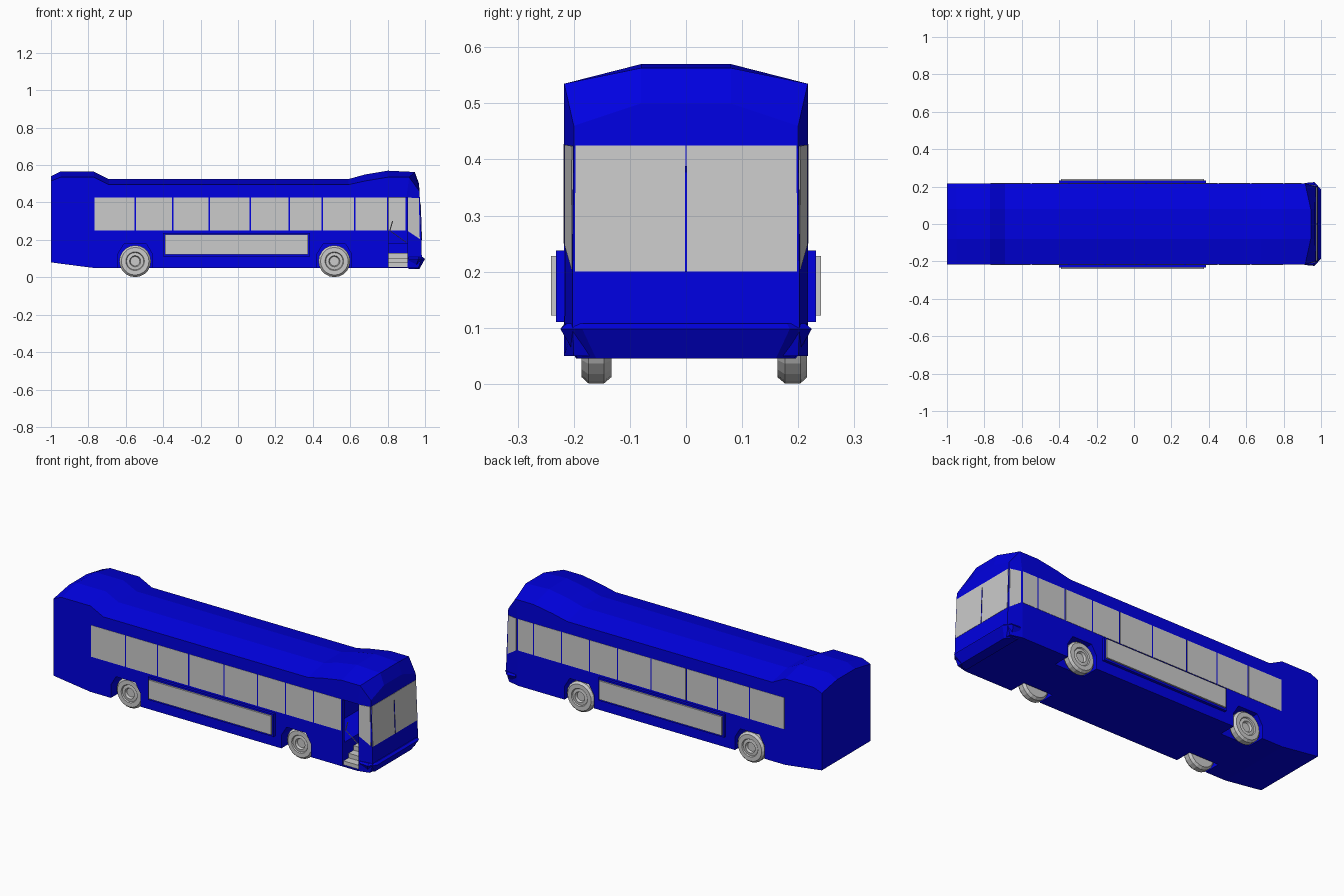
import bpy, bmesh, math
from mathutils import Vector

if "Cube" in bpy.data.objects:
    bpy.data.objects.remove(bpy.data.objects["Cube"])

blue = bpy.data.materials.new("blue_paint")
blue.diffuse_color = (0.0, 0.0, 0.75, 1)
blue.use_nodes = True
blue.node_tree.nodes["Principled BSDF"].inputs["Base Color"].default_value = blue.diffuse_color


def finish(name, bm, mat=None):
    bmesh.ops.recalc_face_normals(bm, faces=bm.faces[:])
    me = bpy.data.meshes.new(name)
    bm.to_mesh(me)
    bm.free()
    ob = bpy.data.objects.new(name, me)
    bpy.context.collection.objects.link(ob)
    if mat:
        me.materials.append(mat)
    return ob


def loft(name, rings, mat=None, cap=True):
    """Skin a list of equal-length point rings, capped at both ends."""
    bm = bmesh.new()
    vs = [[bm.verts.new(p) for p in r] for r in rings]
    n = len(vs[0])
    for a, b in zip(vs, vs[1:]):
        for i in range(n):
            j = (i + 1) % n
            bm.faces.new((a[i], a[j], b[j], b[i]))
    for r in (vs[0], vs[-1]):
        for i in range(n // 2 - 1) if n > 8 and cap == "strips" else []:
            bm.faces.new((r[i], r[i + 1], r[n - 2 - i], r[n - 1 - i]))
        if cap is True:
            bm.faces.new(r)
    return finish(name, bm, mat)


def prism(name, pts, offset, mat=None):
    o = Vector(offset)
    return loft(name, [[Vector(p) for p in pts], [Vector(p) + o for p in pts]], mat)


def box(name, x0, x1, y0, y1, z0, z1, mat=None):
    return prism(name, [(x0, y0, z0), (x1, y0, z0), (x1, y0, z1), (x0, y0, z1)],
                 (0, y1 - y0, 0), mat)


def lathe(name, profile, x, y, z, side, n=20):
    """Spin (radius, y) points about the axle."""
    rings = [[(x + r * math.cos(2 * math.pi * k / n), y + side * d,
               z + r * math.sin(2 * math.pi * k / n)) for k in range(n)]
             for r, d in profile]
    return loft(name, rings)


def cut(target, cutter):
    cutter.hide_render = True
    m = target.modifiers.new("cut", "BOOLEAN")
    m.operation, m.solver, m.object = "DIFFERENCE", "EXACT", cutter
    bpy.context.view_layer.objects.active = target
    bpy.ops.object.modifier_apply(modifier=m.name)
    bpy.data.objects.remove(cutter)


# body shell: cross-sections from the tail to the nose
W = 0.217
def ring(half):
    return half + [(x, -y, z) for x, y, z in reversed(half)]

stations = [  # x, bottom, shoulder, roof
    (-1.0, 0.08, 0.515, 0.54), (-0.95, 0.073, 0.535, 0.565), (-0.77, 0.05, 0.535, 0.565),
    (-0.69, 0.05, 0.495, 0.525), (0.59, 0.05, 0.495, 0.525), (0.68, 0.05, 0.515, 0.55),
    (0.8, 0.05, 0.535, 0.57)]
rings = [ring([(x, W, b), (x, W, 0.1), (x, W, 0.2), (x, W, 0.425), (x, W, s), (x, 0.08, t)])
         for x, b, s, t in stations]
rings.append(ring([(0.9, W, 0.05), (0.9, W, 0.1), (0.9, W, 0.2), (0.9, W, 0.425),
                   (0.915, W, 0.535), (0.945, 0.08, 0.563)]))
rings.append(ring([(0.965, 0.2, 0.05), (0.983, 0.202, 0.1), (0.98, 0.202, 0.2),
                   (0.972, 0.2, 0.425), (0.97, 0.2, 0.46), (0.968, 0.08, 0.5)]))
body = loft("bus_body", rings, blue, "strips")

# wheel arches, entrance cabin and doorway
wheel_x = (-0.55, 0.515)
for x in wheel_x:
    for s in (-1, 1):
        arch = [(-0.092, 0), (0.092, 0), (0.092, 0.125), (0.06, 0.178), (-0.06, 0.178), (-0.092, 0.125)]
        cut(body, prism("arch_cutter", [(x + a, s * 0.12, z) for a, z in arch],
                        (0, s * 0.2, 0), blue))
cut(body, box("cabin_cutter", 0.64, 0.945, -0.2, 0.2, 0.18, 0.428, blue))
cut(body, box("door_cutter", 0.805, 0.905, -0.3, -0.05, 0.056, 0.427, blue))

# side windows
edges = [-0.77, -0.55, -0.35, -0.155, 0.065, 0.275, 0.45, 0.625, 0.8, 0.9]
for s in (-1, 1):
    for i, (a, b) in enumerate(zip(edges, edges[1:])):
        if s < 0 and b == 0.9:
            continue
        box("side_window", a + 0.004, b - 0.004, s * 0.198, s * 0.2185, 0.25, 0.428)
    # slanted pane beside the windscreen
    prism("corner_window", [(0.909, s * 0.2165, 0.247), (0.972, s * 0.2045, 0.205),
                            (0.967, s * 0.2035, 0.424), (0.909, s * 0.2165, 0.426)],
          (0, -s * 0.012, 0))

# windscreen halves and centre divider
for s in (-1, 1):
    prism("windscreen", [(0.9815, s * 0.001, 0.2), (0.9815, s * 0.198, 0.2),
                         (0.9735, s * 0.197, 0.425), (0.9735, s * 0.001, 0.425)], (-0.015, 0, 0))
prism("windscreen_divider", [(0.984, -0.0015, 0.2), (0.984, 0.0015, 0.2),
                             (0.9775, 0.0015, 0.388), (0.9775, -0.0015, 0.388)],
      (-0.01, 0, 0), blue)

# front bumper, flaring up to a lip
def plan(pts, z):
    return [(x, y, z) for x, y in pts] + [(x, -y, z) for x, y in reversed(pts)]

loft("front_bumper", [plan([(0.912, 0.196), (0.945, 0.193), (0.97, 0.16)], 0.045),
                      plan([(0.912, 0.219), (0.965, 0.224), (1.0, 0.185)], 0.098),
                      plan([(0.912, 0.216), (0.965, 0.212), (0.988, 0.18)], 0.108)], blue)

# advertising-style side panels with raised frames
for s in (-1, 1):
    box("panel_frame", -0.4, 0.385, s * 0.21, s * 0.232, 0.11, 0.238, blue)
    box("side_panel", -0.39, 0.375, s * 0.22, s * 0.241, 0.122, 0.228)

# wheels: chamfered tyre, rim ring and recessed hub
tyre = [(0.03, 0), (0.074, 0), (0.085, 0.013), (0.085, 0.041), (0.074, 0.053),
        (0.05, 0.053), (0.046, 0.047), (0.03, 0.049), (0.025, 0.036)]
for x in wheel_x:
    lathe("wheel", tyre, x, 0.163, 0.086, 1)
    lathe("wheel", tyre, x, -0.133, 0.086, -1)

# entrance steps and handrail
for i in range(3):
    box("door_step", 0.805, 0.905, -0.208 + 0.045 * i, -0.05, 0.052 + 0.026 * i, 0.078 + 0.026 * i)
for a, b in (((0.812, -0.2, 0.25), (0.902, -0.2, 0.185)), ((0.812, -0.2, 0.25), (0.826, -0.2, 0.3))):
    prism("handrail", [(a[0] - 0.003, a[1], a[2]), (a[0], a[1] - 0.003, a[2]),
                       (a[0] + 0.003, a[1], a[2]), (a[0], a[1] + 0.003, a[2])],
          Vector(b) - Vector(a))
